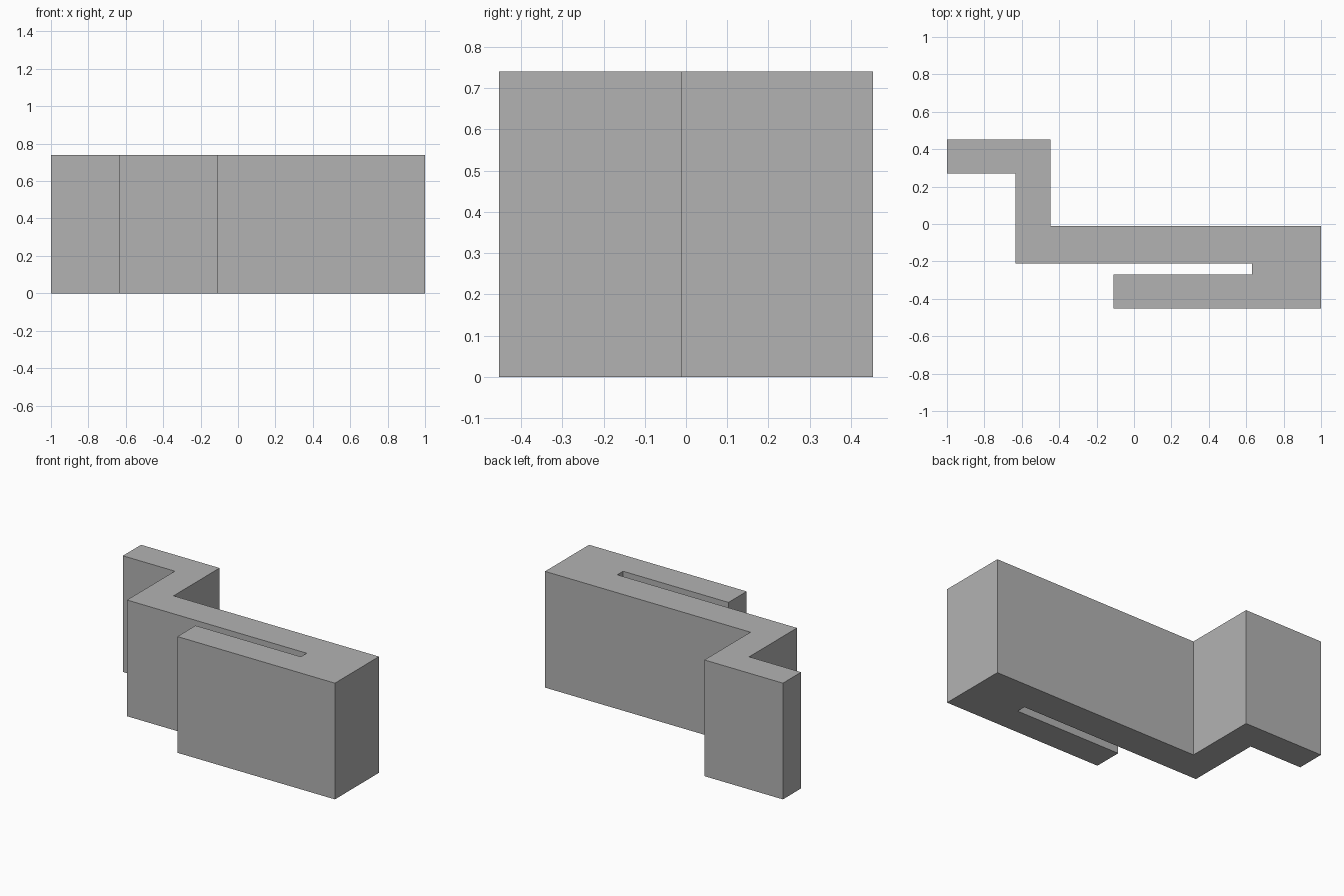
import bpy
import bmesh

if "Cube" in bpy.data.objects:
    bpy.data.objects.remove(bpy.data.objects["Cube"])

HEIGHT = 0.74

# Plan outline of the folded clip, counter-clockwise from the front left
OUTLINE = [
    (-0.11, -0.453), (1.0, -0.453), (1.0, -0.01), (-0.447, -0.01),
    (-0.447, 0.453), (-1.0, 0.453), (-1.0, 0.27), (-0.634, 0.27),
    (-0.634, -0.211), (0.632, -0.211), (0.632, -0.27), (-0.11, -0.27),
]

grey = bpy.data.materials.new("plain_grey")
grey.diffuse_color = (0.45, 0.45, 0.45, 1)
grey.use_nodes = True
grey.node_tree.nodes["Principled BSDF"].inputs["Base Color"].default_value = grey.diffuse_color


def extrude_outline(name, points, height, material):
    """Extrude a flat outline straight up into a closed solid."""
    bm = bmesh.new()
    base = bm.faces.new([bm.verts.new((x, y, 0)) for x, y in points])
    top = bmesh.ops.extrude_face_region(bm, geom=[base], use_keep_orig=True)
    verts = [v for v in top["geom"] if isinstance(v, bmesh.types.BMVert)]
    bmesh.ops.translate(bm, verts=verts, vec=(0, 0, height))
    bmesh.ops.recalc_face_normals(bm, faces=bm.faces)
    mesh = bpy.data.meshes.new(name)
    bm.to_mesh(mesh)
    bm.free()
    mesh.materials.append(material)
    obj = bpy.data.objects.new(name, mesh)
    bpy.context.collection.objects.link(obj)
    return obj


# Stepped clip with a narrow slot behind the front tongue
extrude_outline("slotted_clip", OUTLINE, HEIGHT, grey)
